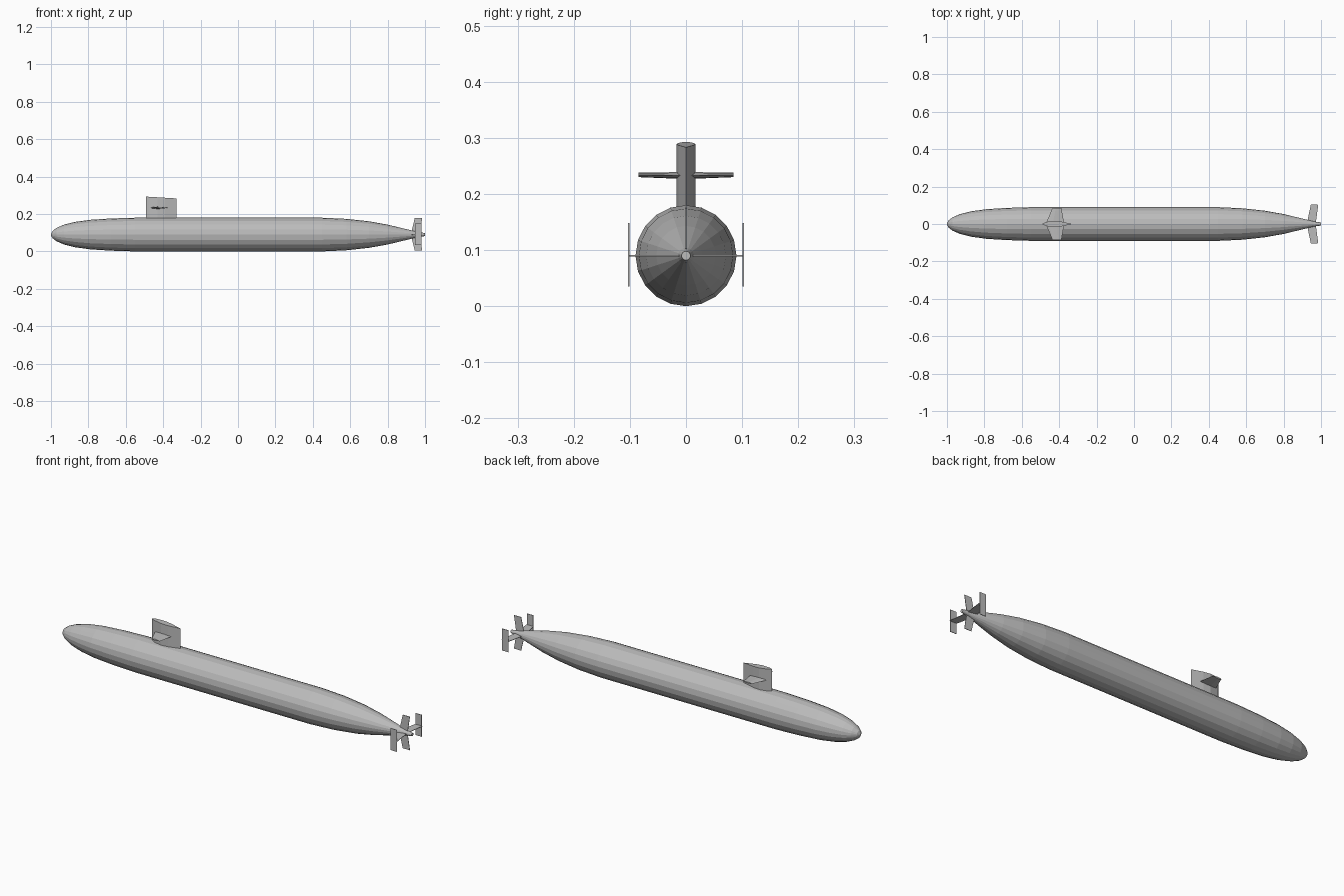
import bpy
import bmesh
from math import cos, sin, pi

cube = bpy.data.objects.get("Cube")
if cube:
    bpy.data.objects.remove(cube, do_unlink=True)

AXIS = 0.09  # height of the hull centre line

grey = bpy.data.materials.new("hull_grey")
grey.use_nodes = True
grey.diffuse_color = (0.5, 0.5, 0.5, 1)
grey.node_tree.nodes["Principled BSDF"].inputs["Base Color"].default_value = (0.5, 0.5, 0.5, 1)


def loft(name, rings):
    """Skin a stack of equal point rings and cap both ends."""
    bm = bmesh.new()
    loops = [[bm.verts.new(p) for p in ring] for ring in rings]
    n = len(loops[0])
    for a, b in zip(loops, loops[1:]):
        for i in range(n):
            j = (i + 1) % n
            bm.faces.new((a[i], a[j], b[j], b[i]))
    bm.faces.new(loops[0])
    bm.faces.new(loops[-1])
    bmesh.ops.recalc_face_normals(bm, faces=bm.faces)
    mesh = bpy.data.meshes.new(name)
    bm.to_mesh(mesh)
    bm.free()
    mesh.materials.append(grey)
    obj = bpy.data.objects.new(name, mesh)
    bpy.context.collection.objects.link(obj)
    return obj


def foil(front, rear, half):
    """Pointed streamlined section as (x, thickness) pairs."""
    c = rear - front
    side = [(front + 0.12 * c, 0.6 * half), (front + 0.38 * c, half), (front + 0.62 * c, 0.8 * half)]
    return [(front, 0)] + side + [(rear, 0)] + [(x, -t) for x, t in reversed(side)]


# Hull: faceted body of revolution along x
profile = [(-1, 0.004), (-0.992, 0.019), (-0.97, 0.036), (-0.93, 0.053), (-0.87, 0.068),
           (-0.79, 0.079), (-0.68, 0.086), (-0.55, 0.09), (0.45, 0.09), (0.58, 0.084),
           (0.7, 0.071), (0.8, 0.053), (0.9, 0.029), (0.96, 0.014), (1, 0.008)]
SIDES = 20
loft("hull", [[(x, r * sin(2 * pi * i / SIDES), AXIS + r * cos(2 * pi * i / SIDES))
               for i in range(SIDES)] for x, r in profile])

# Sail: foil tower whose top slopes down toward the stern
section = foil(-0.492, -0.33, 0.017)
loft("sail", [[(x, y, 0.165) for x, y in section],
              [(x, y, 0.293 - 0.06 * (x + 0.492)) for x, y in section]])

for side, label in ((1, "back"), (-1, "front")):
    # Sail planes: tapered foils
    root = [(x, side * 0.01, 0.233 + t) for x, t in foil(-0.468, -0.375, 0.006)]
    tip = [(x, side * 0.085, 0.234 + t) for x, t in foil(-0.436, -0.388, 0.004)]
    loft("sail_plane_" + label, [root, tip])

# Tail fins: thin swept blades in a cross
HALF = 0.0012


def blade(name, direction, span):
    dy, dz = direction

    def ring(front, rear, dist):
        return [(x, dy * dist + dz * t, AXIS + dz * dist + dy * t)
                for x, t in ((front, -HALF), (rear, -HALF), (rear, HALF), (front, HALF))]
    loft(name, [ring(0.925, 0.972, 0.005), ring(0.945, 0.985, span)])


blade("upper_rudder", (0, 1), 0.088)
blade("lower_rudder", (0, -1), 0.085)
for side, label in ((1, "back"), (-1, "front")):
    blade("stern_plane_" + label, (side, 0), 0.102)
    # Upright plates at the ends of the stern planes
    loft("end_plate_" + label,
         [[(x, side * 0.102 + t, z) for x, t in
           ((0.946, -HALF), (0.982, -HALF), (0.982, HALF), (0.946, HALF))]
          for z in (0.035, 0.148)])
